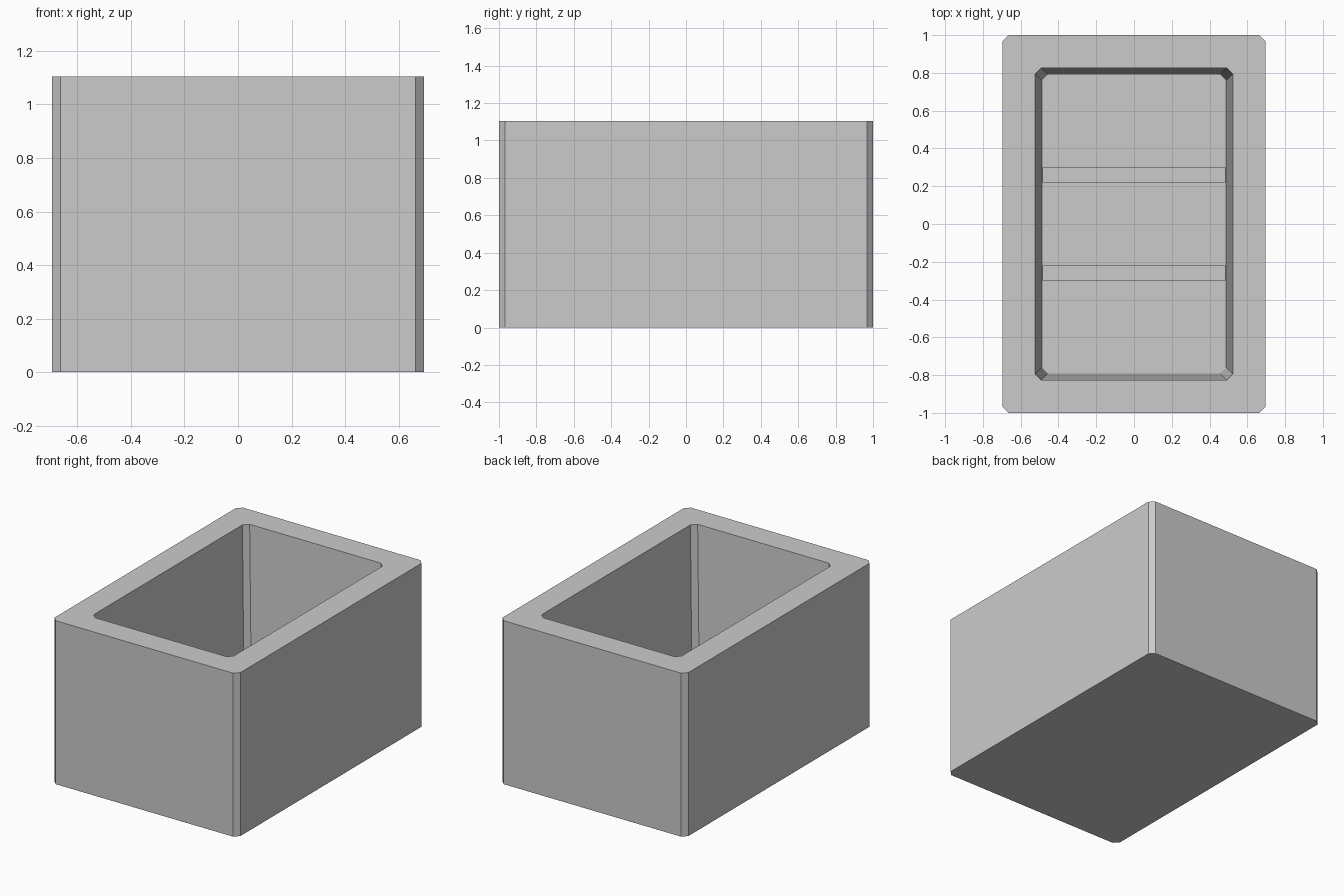
import bpy, bmesh

cube = bpy.data.objects.get("Cube")
if cube:
    bpy.data.objects.remove(cube, do_unlink=True)

HEIGHT, FLOOR, CUT = 1.105, 0.17, 0.032

stone = bpy.data.materials.new("light grey stone")
stone.use_nodes = True
grey = (0.6, 0.6, 0.6, 1)
stone.diffuse_color = grey
stone.node_tree.nodes["Principled BSDF"].inputs["Base Color"].default_value = grey


def ring(bm, hx, hy, z):
    """Rectangle with clipped corners, counter-clockwise."""
    corners = [(hx, hy - CUT), (hx - CUT, hy), (CUT - hx, hy), (-hx, hy - CUT),
               (-hx, CUT - hy), (CUT - hx, -hy), (hx - CUT, -hy), (hx, CUT - hy)]
    return [bm.verts.new((x, y, z)) for x, y in corners]


def bridge(bm, lower, upper):
    for i in range(len(lower)):
        j = (i + 1) % len(lower)
        bm.faces.new((lower[i], lower[j], upper[j], upper[i]))


def finish(bm, name):
    bmesh.ops.recalc_face_normals(bm, faces=bm.faces[:])
    mesh = bpy.data.meshes.new(name)
    bm.to_mesh(mesh)
    bm.free()
    mesh.materials.append(stone)
    obj = bpy.data.objects.new(name, mesh)
    bpy.context.collection.objects.link(obj)
    return obj


# Thick-walled box: outside, rim, slightly tapered inside and floor
bm = bmesh.new()
rings = [ring(bm, 0.695, 1.0, 0), ring(bm, 0.695, 1.0, HEIGHT),
         ring(bm, 0.523, 0.826, HEIGHT), ring(bm, 0.488, 0.791, FLOOR)]
for lower, upper in zip(rings, rings[1:]):
    bridge(bm, lower, upper)
bm.faces.new(rings[0])
bm.faces.new(rings[-1])
finish(bm, "box_body")

# Two low ribs across the inner floor
for name, y in (("front_floor_rib", -0.26), ("back_floor_rib", 0.26)):
    bm = bmesh.new()
    bmesh.ops.create_cube(bm, size=1)
    bmesh.ops.scale(bm, vec=(0.97, 0.08, 0.04), verts=bm.verts[:])
    bmesh.ops.translate(bm, vec=(0, y, FLOOR + 0.015), verts=bm.verts[:])
    finish(bm, name)
